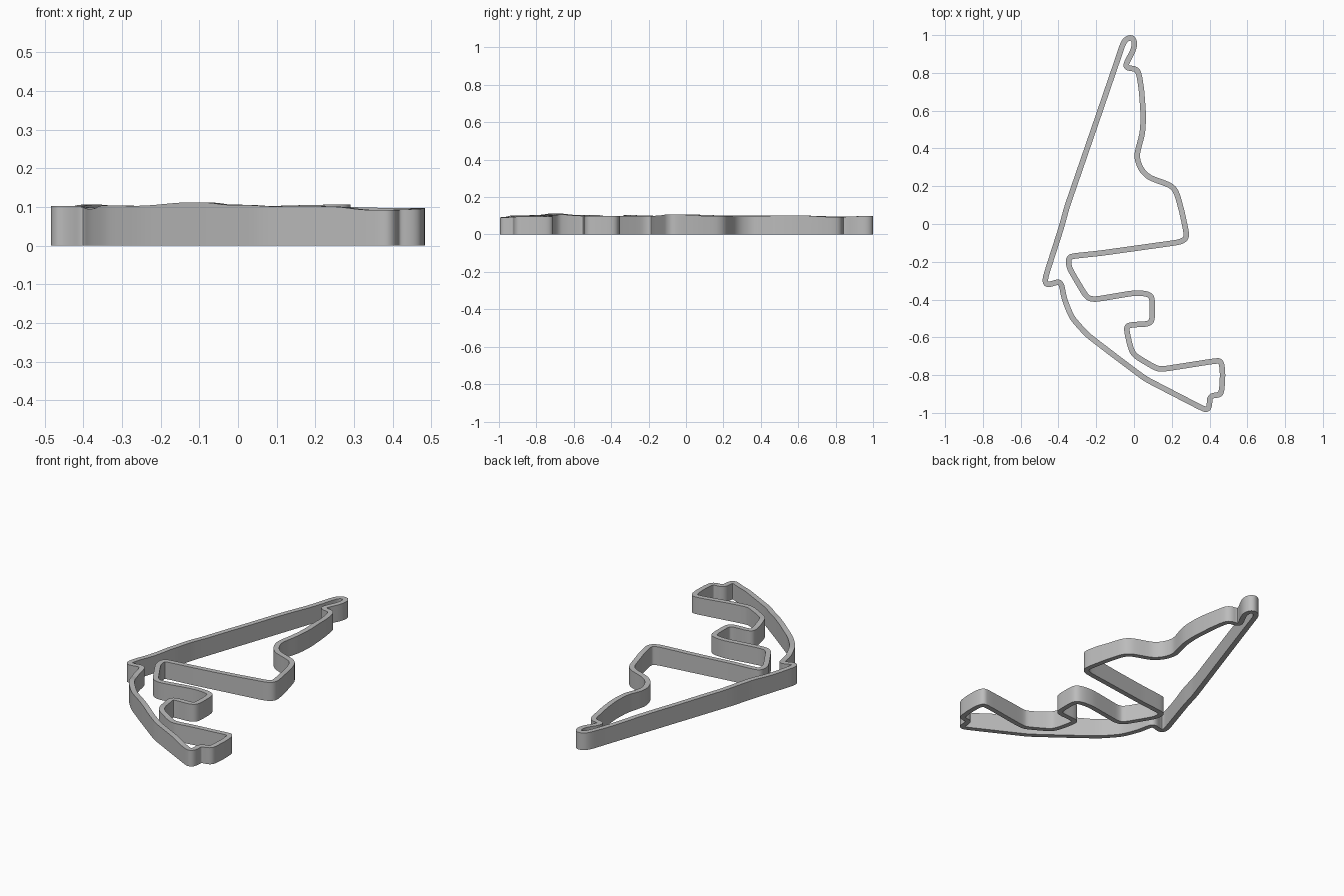
import bpy
import bmesh
import math
from mathutils import Vector

cube = bpy.data.objects.get("Cube")
if cube:
    bpy.data.objects.remove(cube, do_unlink=True)

WIDTH = 0.029
MAX_CUT = 0.018

# Centreline of the closed circuit, section by section
long_straight = [(-.03, .985), (-.055, .965), (-.08, .89), (-.2, .54), (-.355, .09),
                 (-.385, -.02), (-.47, -.285), (-.468, -.318)]
outer_sweep = [(-.445, -.32), (-.4, -.305), (-.383, -.32), (-.37, -.395), (-.33, -.495),
               (-.25, -.585), (-.1, -.7), (.06, -.82), (.35, -.97)]
end_hook = [(.385, -.985), (.4, -.965), (.4, -.91), (.455, -.905), (.465, -.88),
            (.47, -.79), (.462, -.725), (.43, -.725)]
inner_bends = [(.13, -.772), (0, -.695), (-.02, -.65), (-.043, -.545), (-.015, -.533),
               (.075, -.53), (.097, -.51), (.097, -.385), (.065, -.368), (0, -.365),
               (-.21, -.4), (-.25, -.39), (-.345, -.23), (-.347, -.18), (-.325, -.17)]
cross_straight = [(-.18, -.155), (.25, -.095), (.282, -.07), (.255, .06), (.225, .17),
                  (.195, .205)]
upper_curves = [(.08, .245), (.035, .29), (.012, .36), (.045, .48), (.05, .57),
                (.04, .71), (.022, .82), (-.04, .826), (-.042, .85), (-.003, .92),
                (.004, .96), (-.008, .985)]
sections = [long_straight, outer_sweep, end_hook, inner_bends, cross_straight, upper_curves]

# Spot heights (x, y, z) that the top surface passes through
spots = [(-.03, .98, .098), (-.2, .54, .101), (-.3, .25, .102), (-.38, 0, .106),
         (-.47, -.3, .103), (-.37, -.39, .095), (-.33, -.5, .104), (-.1, -.7, .112),
         (.02, -.79, .105), (.2, -.89, .102), (.39, -.97, .092), (.47, -.8, .097),
         (.1, -.77, .1), (-.04, -.54, .1), (.1, -.45, .099), (-.24, -.39, .098),
         (-.34, -.2, .098), (.28, -.07, .106), (.22, .18, .098), (.02, .33, .096),
         (.05, .55, .102), (.02, .82, .094)]


def round_corners(path):
    """Cut every corner, keeping long straights nearly whole."""
    result = []
    for a, b in zip(path, path[1:] + path[:1]):
        step = b - a
        cut = step.normalized() * min(step.length / 4, MAX_CUT)
        result += [a + cut, b - cut]
    return result


def subdivide(path, spacing):
    result = []
    for a, b in zip(path, path[1:] + path[:1]):
        count = max(1, math.ceil((b - a).length / spacing))
        result += [a.lerp(b, i / count) for i in range(count)]
    return result


def height_at(p):
    weights = [1 / ((p - Vector((x, y))).length ** 3 + 1e-5) for x, y, z in spots]
    return sum(w * s[2] for w, s in zip(weights, spots)) / sum(weights)


path = [Vector(p) for section in sections for p in section]
for _ in range(3):
    path = round_corners(path)
path = subdivide(path, 0.04)

# Sweep a rectangular section around the loop
bm = bmesh.new()
rings = []
for i, p in enumerate(path):
    before = (p - path[i - 1]).normalized()
    after = (path[(i + 1) % len(path)] - p).normalized()
    tangent = (before + after).normalized()
    side = Vector((-tangent.y, tangent.x)) * WIDTH / 2
    top = height_at(p)
    left, right = p + side, p - side
    rings.append([bm.verts.new((q.x, q.y, z)) for q, z in
                  ((left, 0), (right, 0), (right, top), (left, top))])
for a, b in zip(rings, rings[1:] + rings[:1]):
    for k in range(4):
        n = (k + 1) % 4
        bm.faces.new((a[k], a[n], b[n], b[k]))
bmesh.ops.recalc_face_normals(bm, faces=bm.faces)

mesh = bpy.data.meshes.new("circuit_wall")
bm.to_mesh(mesh)
bm.free()
wall = bpy.data.objects.new("circuit_wall", mesh)
bpy.context.collection.objects.link(wall)

# Plain grey finish
grey = bpy.data.materials.new("plain_grey")
grey.use_nodes = True
colour = (0.5, 0.5, 0.5, 1)
grey.diffuse_color = colour
grey.node_tree.nodes["Principled BSDF"].inputs["Base Color"].default_value = colour
mesh.materials.append(grey)

bpy.ops.object.select_all(action="DESELECT")
wall.select_set(True)
bpy.context.view_layer.objects.active = wall
bpy.ops.object.shade_smooth_by_angle(angle=math.radians(30))
